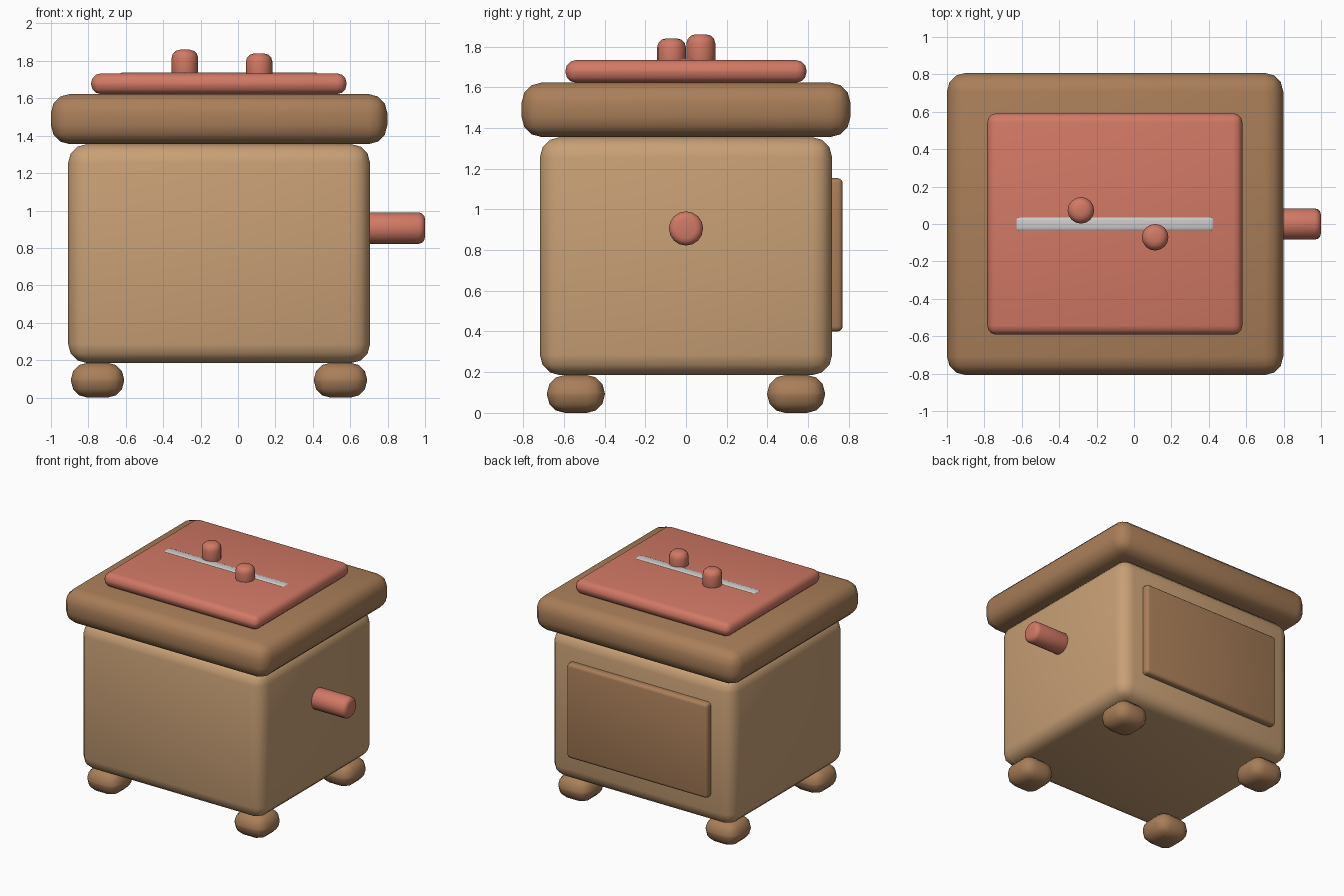
import bpy
from math import radians

if "Cube" in bpy.data.objects:
    bpy.data.objects.remove(bpy.data.objects["Cube"])


def material(name, rgb):
    m = bpy.data.materials.new(name)
    m.diffuse_color = (*rgb, 1)
    m.use_nodes = True
    m.node_tree.nodes["Principled BSDF"].inputs["Base Color"].default_value = m.diffuse_color
    return m


TAN = material("light_wood", (0.58, 0.35, 0.18))
BROWN = material("dark_wood", (0.40, 0.21, 0.10))
RED = material("red_paint", (0.64, 0.19, 0.13))


def finish(ob, name, mat, bevel, segments):
    """Name, colour, round and smooth the active part."""
    ob.name = name
    if mat:
        ob.data.materials.append(mat)
    bpy.ops.object.transform_apply(location=False, rotation=True, scale=True)
    b = ob.modifiers.new("round", 'BEVEL')
    b.width = bevel
    b.segments = segments
    b.limit_method = 'ANGLE'
    b.angle_limit = radians(40)
    bpy.ops.object.modifier_apply(modifier=b.name)
    bpy.ops.object.shade_smooth_by_angle(angle=radians(40))


def box(name, x, y, z, mat, bevel, segments=3):
    """Rounded box given its (min, max) range on each axis."""
    bpy.ops.mesh.primitive_cube_add(size=1, location=[sum(r) / 2 for r in (x, y, z)])
    ob = bpy.context.object
    ob.scale = [r[1] - r[0] for r in (x, y, z)]
    finish(ob, name, mat, bevel, segments)


def peg(name, centre, radius, length, mat, bevel, tilt=0):
    """Rounded cylinder, optionally tilted about y."""
    bpy.ops.mesh.primitive_cylinder_add(vertices=16, radius=radius, depth=length,
                                        location=centre, rotation=(0, tilt, 0))
    finish(bpy.context.object, name, mat, bevel, 3)


# Cabinet, overhanging top and painted deck
box("body", (-0.908, 0.706), (-0.718, 0.718), (0.185, 1.355), TAN, 0.1)
box("top_slab", (-1.0, 0.798), (-0.808, 0.808), (1.355, 1.623), BROWN, 0.1)
box("deck", (-0.785, 0.58), (-0.592, 0.592), (1.623, 1.733), RED, 0.05)

# Grey rail lying on the deck
box("rail", (-0.637, 0.432), (-0.043, 0.043), (1.69, 1.739), None, 0.022)

# Two pegs either side of the rail
peg("rear_peg", (-0.284, 0.073, 1.775), 0.071, 0.17, RED, 0.045)
peg("front_peg", (0.113, -0.071, 1.755), 0.071, 0.17, RED, 0.045)

# Side handle
peg("side_handle", (0.83, 0, 0.906), 0.084, 0.34, RED, 0.035, radians(90))

# Back panel
box("back_panel", (-0.722, 0.518), (0.68, 0.77), (0.4, 1.153), BROWN, 0.025)

# Four bun feet
for side, fx in (("left", -0.751), ("right", 0.548)):
    for end, fy in (("front", -0.541), ("back", 0.541)):
        box(f"{end}_{side}_foot", (fx - 0.142, fx + 0.142), (fy - 0.142, fy + 0.142),
            (0.0, 0.186), BROWN, 0.088)
